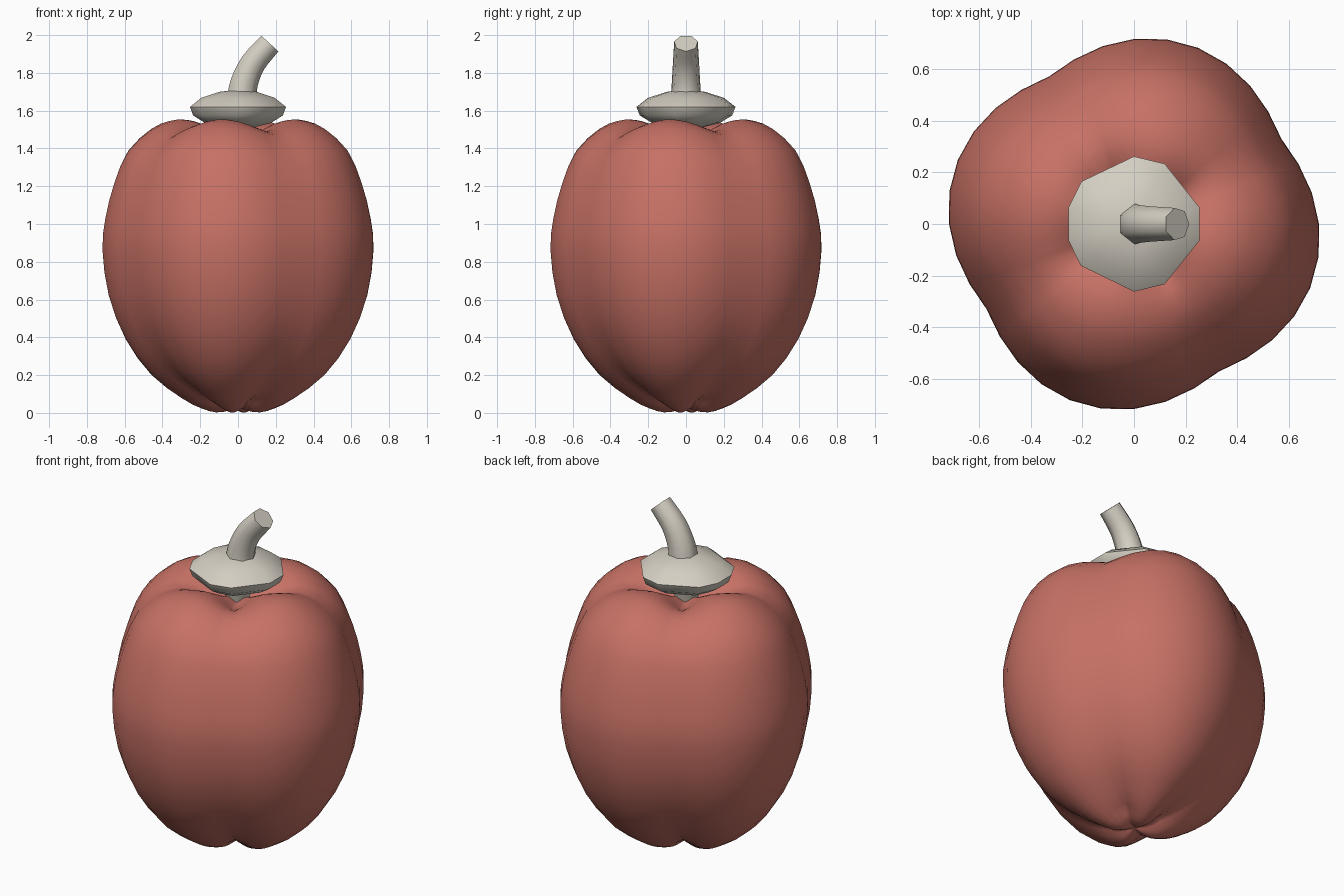
import bpy, bmesh
from math import sin, cos, pi, radians
from mathutils import Vector

cube = bpy.data.objects.get("Cube")
if cube:
    bpy.data.objects.remove(cube)


def material(name, rgb):
    mat = bpy.data.materials.new(name)
    mat.use_nodes = True
    mat.diffuse_color = (*rgb, 1)
    mat.node_tree.nodes["Principled BSDF"].inputs["Base Color"].default_value = (*rgb, 1)
    return mat


def skin(name, rings, mat):
    """Join rings of points into a closed, smooth-shaded surface."""
    bm = bmesh.new()
    loops = [[bm.verts.new(p) for p in ring] for ring in rings]
    for a, b in zip(loops, loops[1:]):
        for i in range(len(a)):
            j = (i + 1) % len(a)
            bm.faces.new((a[i], a[j], b[j], b[i]))
    bm.faces.new(loops[0])
    bm.faces.new(loops[-1])
    bmesh.ops.recalc_face_normals(bm, faces=bm.faces)
    mesh = bpy.data.meshes.new(name)
    bm.to_mesh(mesh)
    bm.free()
    mesh.shade_smooth()
    mesh.set_sharp_from_angle(angle=radians(62))
    mesh.materials.append(mat)
    obj = bpy.data.objects.new(name, mesh)
    bpy.context.collection.objects.link(obj)
    return obj


def spline(points, steps):
    """Catmull-Rom curve through the points."""
    pts = [Vector(p) for p in points]
    pts = [2 * pts[0] - pts[1]] + pts + [2 * pts[-1] - pts[-2]]
    out = []
    for a, b, c, d in zip(pts, pts[1:], pts[2:], pts[3:]):
        for s in range(steps):
            t = s / steps
            out.append(0.5 * (2 * b + (c - a) * t + (2 * a - 5 * b + 4 * c - d) * t ** 2
                              + (3 * b - a - 3 * c + d) * t ** 3))
    return out + [pts[-2]]


red = material("fruit red", (0.57, 0.165, 0.13))
cream = material("stem cream", (0.66, 0.62, 0.54))

# Fruit body: lathed profile with four grooves pressed in along the normal
profile = spline([(.004, .03), (.05, .012), (.12, .002), (.2, .024), (.3, .075),
                  (.466, .2), (.605, .39), (.695, .62), (.728, .86), (.713, 1.03),
                  (.665, 1.22), (.59, 1.39), (.466, 1.505), (.37, 1.546), (.29, 1.553),
                  (.2, 1.53), (.1, 1.48), (.004, 1.45)], 2)
sides = 36
rings = []
for k, p in enumerate(profile):
    tangent = profile[min(k + 1, len(profile) - 1)] - profile[max(k - 1, 0)]
    normal = Vector((tangent.y, -tangent.x)).normalized()
    depth = 0.068 * min(1, p.x / 0.16)
    ring = []
    for i in range(sides):
        a = 2 * pi * i / sides
        groove = 1 - abs(sin(2 * (a - radians(30)))) ** 1.2
        q = p - normal * depth * groove
        r = max(q.x, 0.002)
        ring.append((r * cos(a), r * sin(a), q.y))
    rings.append(ring)
skin("fruit_body", rings, red)

# Calyx: a faceted cap with an uneven outline and a short stub below
outline = [radians(d) for d in (14, 63, 90, 141, 166, 194, 218, 270, 297, 346)]
cap = [(.01, 1.71), (.1, 1.7), (.2, 1.668), (.262, 1.62), (.245, 1.575),
       (.18, 1.535), (.08, 1.51), (.06, 1.42)]
skin("calyx", [[(r * cos(a), r * sin(a), z) for a in outline] for r, z in cap], cream)

# Stem: tapered tube bending towards +x
path = spline([(.015, 0, 1.66), (.03, 0, 1.75), (.078, 0, 1.855), (.167, 0, 1.957)], 3)
rings = []
for k, p in enumerate(path):
    t = k / (len(path) - 1)
    along = (path[min(k + 1, len(path) - 1)] - path[max(k - 1, 0)]).normalized()
    across = Vector((along.z, 0, -along.x))
    radius = 0.083 - 0.019 * t
    rings.append([p + radius * (across * cos(a) + Vector((0, sin(a), 0)))
                  for a in (2 * pi * i / 7 for i in range(7))])
skin("stem", rings, cream)
